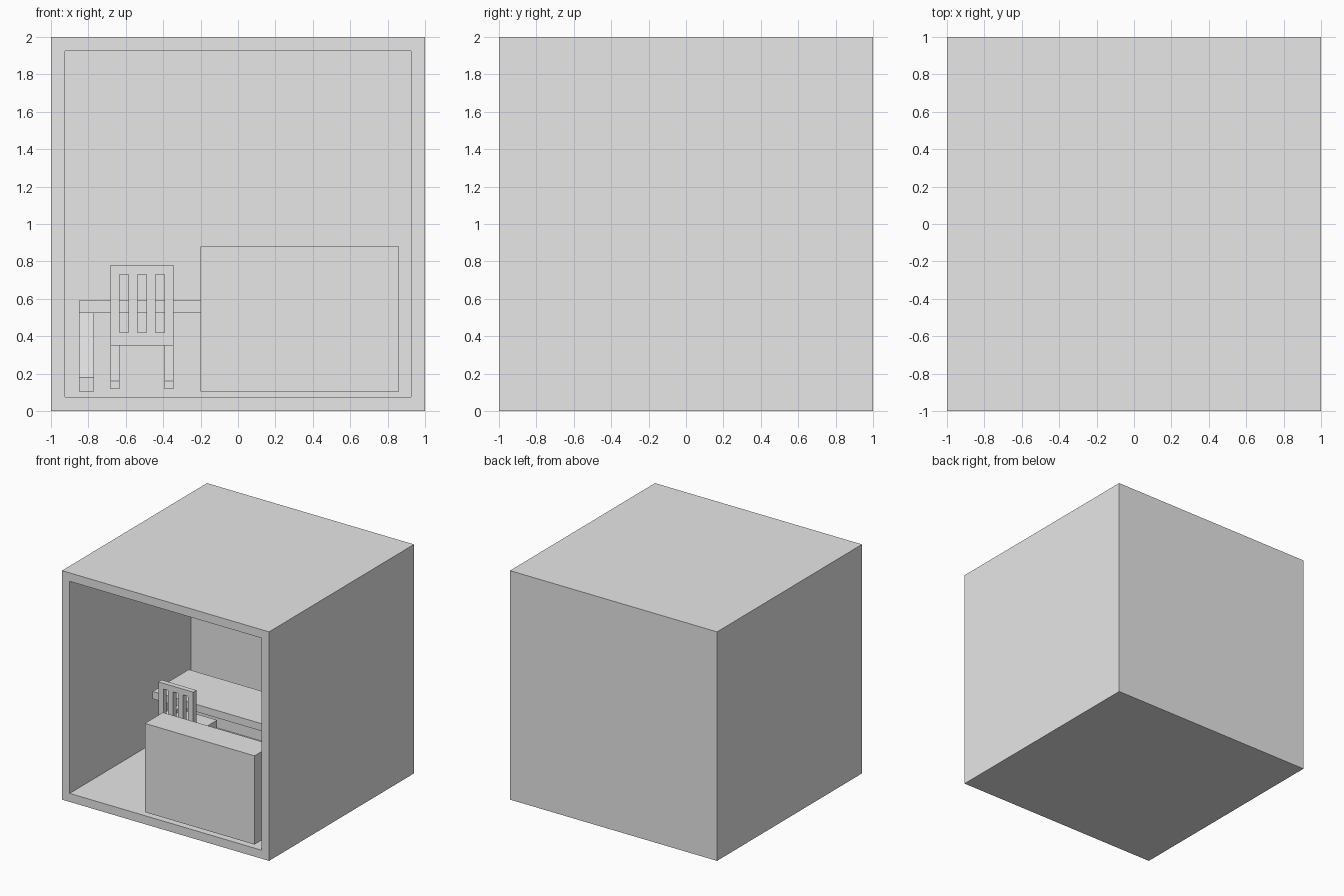
import bpy
import bmesh

if "Cube" in bpy.data.objects:
    bpy.data.objects.remove(bpy.data.objects["Cube"], do_unlink=True)

grey = bpy.data.materials.new("plain_grey")
grey.use_nodes = True
grey.diffuse_color = (0.8, 0.8, 0.8, 1)
grey.node_tree.nodes["Principled BSDF"].inputs["Base Color"].default_value = (0.8, 0.8, 0.8, 1)


def finish(name, bm):
    bmesh.ops.recalc_face_normals(bm, faces=bm.faces)
    mesh = bpy.data.meshes.new(name)
    bm.to_mesh(mesh)
    bm.free()
    mesh.materials.append(grey)
    obj = bpy.data.objects.new(name, mesh)
    bpy.context.collection.objects.link(obj)
    return obj


def add_prism(bm, x0, x1, profile):
    """Extrude a (y, z) outline from x0 to x1."""
    face = bm.faces.new([bm.verts.new((x0, y, z)) for y, z in profile])
    ext = bmesh.ops.extrude_face_region(bm, geom=[face])["geom"]
    for v in ext:
        if isinstance(v, bmesh.types.BMVert):
            v.co.x = x1


def add_box(bm, x0, x1, y0, y1, z0, z1):
    add_prism(bm, x0, x1, [(y0, z0), (y1, z0), (y1, z1), (y0, z1)])


def box(name, *bounds):
    bm = bmesh.new()
    add_box(bm, *bounds)
    return finish(name, bm)


def slanted_leg(name, x0, x1, y0, y1, z0, foot_top, z1, thick):
    """Floor runner with a plank rising from its front to the far top."""
    bm = bmesh.new()
    add_box(bm, x0, x1, y0, y1, z0, foot_top)
    add_prism(bm, x0, x1, [(y0, foot_top), (y0 + thick, foot_top),
                           (y1, z1), (y1 - thick, z1)])
    return finish(name, bm)


# Room: a cube whose front is inset and pushed in to form the recess
WALL = 0.105
bm = bmesh.new()
add_box(bm, -1, 1, -1, 1, 0, 2)
bmesh.ops.recalc_face_normals(bm, faces=bm.faces)
front = min(bm.faces, key=lambda f: f.calc_center_median().y)
bmesh.ops.inset_region(bm, faces=[front], thickness=WALL)
ext = bmesh.ops.extrude_discrete_faces(bm, faces=[front])["faces"][0]
for v in ext.verts:
    v.co.y = 0.675
finish("room_shell", bm)

# Counter standing in the opening, flush with the front
box("counter", -0.2, 0.86, -1, -0.75, WALL, 0.88)

# Desk against the far side of the room
DX0, DX1, DY0, DY1 = -0.85, 0.35, 0.035, 0.535
box("desk_top", DX0, DX1, DY0, DY1, 0.525, 0.59)
for side, x in (("right", DX0), ("left", DX1 - 0.08)):
    slanted_leg("desk_leg_" + side, x, x + 0.08, DY0, DY1, WALL, 0.18, 0.525, 0.08)

# Chair facing the desk
CX0, CX1, CY0, CY1 = -0.682, -0.345, -0.126, 0.204
BAR = (CX1 - CX0) / 7
box("chair_seat", CX0, CX1, CY0, CY1, 0.35, 0.41)
for side, x in (("right", CX0), ("left", CX1 - BAR)):
    slanted_leg("chair_leg_" + side, x, x + BAR, CY0, CY1, 0.118, 0.16, 0.35, 0.045)

# Chair back: two rails joined by four upright slats
bm = bmesh.new()
BY = CY0 + 0.045
add_box(bm, CX0, CX1, CY0, BY, 0.41, 0.42)
add_box(bm, CX0, CX1, CY0, BY, 0.73, 0.78)
for i in range(4):
    x = CX0 + 2 * i * BAR
    add_box(bm, x, x + BAR, CY0, BY, 0.42, 0.73)
finish("chair_back", bm)
